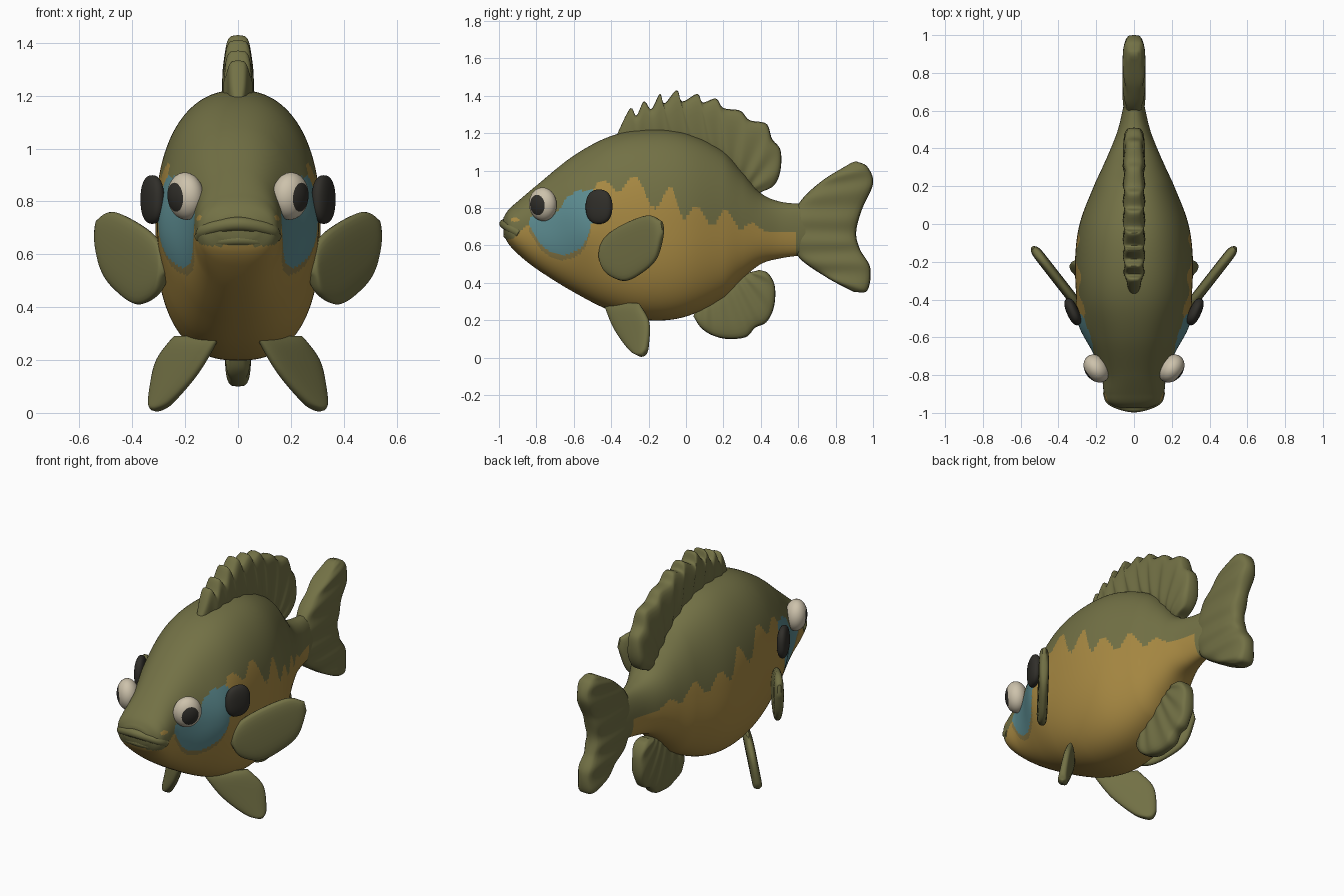
import bpy, bmesh, math
from mathutils import Vector, Matrix

cube = bpy.data.objects.get("Cube")
if cube:
    bpy.data.objects.remove(cube)


def material(name, rgb):
    mat = bpy.data.materials.new(name)
    mat.use_nodes = True
    mat.diffuse_color = (*rgb, 1)
    for node in mat.node_tree.nodes:
        if node.type == 'BSDF_PRINCIPLED':
            node.inputs["Base Color"].default_value = (*rgb, 1)
            node.inputs["Roughness"].default_value = 0.8
    return mat


OLIVE = material("olive green", (.17, .165, .06))
GOLD = material("belly gold", (.39, .25, .055))
TEAL = material("cheek teal", (.107, .26, .28))
BROWN = material("cheek rim brown", (.25, .19, .06))
DARK = material("near black", (.03, .028, .023))
CREAM = material("eye cream", (.61, .54, .41))


def smooth(keys, t):
    """Smooth interpolation of (t, value, value...) rows."""
    last = len(keys) - 1
    t = min(max(t, keys[0][0]), keys[last][0])
    i = 0
    while i < last - 1 and t > keys[i + 1][0]:
        i += 1

    def slope(j, c):
        a, b = keys[max(j - 1, 0)], keys[min(j + 1, last)]
        return (b[c] - a[c]) / (b[0] - a[0])

    p, q = keys[i], keys[i + 1]
    d = q[0] - p[0]
    f = (t - p[0]) / d
    out = []
    for c in range(1, len(p)):
        ease = f * f * (3 - 2 * f)
        out.append(p[c] + (q[c] - p[c]) * ease
                   + d * f * (1 - f) * ((1 - f) * slope(i, c) - f * slope(i + 1, c)))
    return out


def path(points):
    """Give a list of points an even parameter from zero to one."""
    return [(i / (len(points) - 1), *p) for i, p in enumerate(points)]


def power(value, exponent):
    return math.copysign(abs(value) ** exponent, value)


def finish(name, bm, mats, rule=None):
    bmesh.ops.recalc_face_normals(bm, faces=bm.faces)
    if rule:
        for face in bm.faces:
            face.material_index = rule(face.calc_center_median())
    mesh = bpy.data.meshes.new(name)
    bm.to_mesh(mesh)
    bm.free()
    for mat in mats:
        mesh.materials.append(mat)
    mesh.shade_smooth()
    mesh.set_sharp_from_angle(angle=math.radians(50))
    bpy.context.collection.objects.link(bpy.data.objects.new(name, mesh))


def loft(rings):
    bm = bmesh.new()
    loops = [[bm.verts.new(p) for p in ring] for ring in rings]
    n = len(rings[0])
    for a, b in zip(loops, loops[1:]):
        for k in range(n):
            m = (k + 1) % n
            bm.faces.new((a[k], a[m], b[m], b[k]))
    bm.faces.new(loops[0])
    bm.faces.new(loops[-1])
    return bm


# Body: rows of y, bottom, top, half width
BODY = [(-.975, .66, .75, .075), (-.95, .61, .79, .135), (-.9, .555, .835, .158),
        (-.8, .475, .92, .172), (-.6, .35, 1.08, .235), (-.4, .25, 1.185, .297),
        (-.2, .2, 1.22, .312), (0, .22, 1.2, .288), (.2, .32, 1.105, .213),
        (.3, .42, .995, .167), (.4, .5, .88, .123), (.5, .53, .835, .085),
        (.64, .55, .82, .052)]
# Wavy border between back and belly: y, z
BORDER = [(-1, .63), (-.92, .64), (-.86, .7), (-.7, .74), (-.51, .87), (-.47, .94),
          (-.43, .945), (-.36, .89), (-.27, .97), (-.17, .8), (-.08, .91), (-.02, .75),
          (.06, .81), (.14, .7), (.21, .79), (.29, .69), (.35, .72), (.42, .68), (.6, .67)]
# Cheek patch outline: y, z
CHEEK = path([(-.84, .71), (-.77, .6), (-.67, .55), (-.56, .59), (-.51, .7),
              (-.48, .82), (-.5, .895), (-.62, .87), (-.7, .77), (-.82, .76), (-.84, .71)])
cheek = [smooth(CHEEK, i / 60) for i in range(61)]


def in_cheek(y, z):
    inside = False
    for (ya, za), (yb, zb) in zip(cheek, cheek[1:]):
        if (za > z) != (zb > z) and y < ya + (z - za) * (yb - ya) / (zb - za):
            inside = not inside
    return inside


def body_colour(c):
    if abs(c.x) > .1:
        if in_cheek(c.y, c.z):
            return 2
        if c.z < .7 and in_cheek(c.y, c.z + .028):
            return 3
        # Small gold mark behind the lip
        if math.hypot((c.y + .915) / .024, (c.z - .738) / .012) < 1:
            return 1
    return 1 if c.y < .59 and c.z < smooth(BORDER, c.y)[0] else 0


rings = []
STEPS, SIDES = 250, 160
for i in range(STEPS + 1):
    y = BODY[0][0] + (BODY[-1][0] - BODY[0][0]) * i / STEPS
    low, high, width = smooth(BODY, y)
    ring = []
    for k in range(SIDES):
        a = math.tau * k / SIDES
        # The belly is fuller than the back
        full = .87 if k < SIDES / 2 else .8
        x = width * power(math.cos(a), full)
        z = (low + high) / 2 + (high - low) / 2 * power(math.sin(a), full)
        gill = math.exp(-((y + .54) / .12) ** 2 - ((z - .71) / .19) ** 2)
        ring.append((x + .037 * gill * math.cos(a), y, z))
    rings.append(ring)
finish("body", loft(rings), [OLIVE, GOLD, TEAL, BROWN], body_colour)


# Fins: lofted between two edges in (y, z), on a plane that may lean outward
def fin(name, edge_a, edge_b, thick, ribs=0, root=(0, 0, 0), lean=(0, 0), side=1, steps=40):
    a_keys, b_keys = path(edge_a), path(edge_b)
    normal = Vector((1, -lean[0], -lean[1])).normalized()
    blunt = .5 if ribs else .7
    rings = []
    for i in range(steps + 1):
        u = i / steps
        a, b = Vector(smooth(a_keys, u)), Vector(smooth(b_keys, u))
        mid, half = (a + b) / 2, (b - a) / 2
        depth = thick * max(.35, (1 - abs(2 * u - 1) ** 8) ** .5)
        if ribs:
            depth *= 1 + .07 * math.cos(math.tau * ribs * u)
        ring = []
        for k in range(24):
            t = math.tau * k / 24
            y, z = mid + half * power(math.cos(t), .75)
            x = root[0] + lean[0] * (y - root[1]) + lean[1] * (z - root[2])
            p = Vector((x, y, z)) + normal * depth * power(math.sin(t), blunt)
            p.x *= side
            ring.append(p)
        rings.append(ring)
    finish(name, loft(rings), [OLIVE])


fin("dorsal_fin",
    [(-.36, 1.12), (-.1, 1.15), (.15, 1.08), (.3, .95), (.38, .87)],
    [(-.38, 1.17), (-.3, 1.33), (-.265, 1.295), (-.225, 1.37), (-.185, 1.33), (-.14, 1.41),
     (-.115, 1.36), (-.05, 1.43), (-.02, 1.37), (.06, 1.41), (.09, 1.365), (.16, 1.385),
     (.2, 1.335), (.29, 1.32), (.34, 1.27), (.43, 1.25), (.46, 1.17), (.505, 1.11),
     (.505, 1), (.47, .92), (.4, .885)], .056, ribs=10, steps=130)
fin("anal_fin",
    [(.05, .25), (.15, .33), (.25, .42), (.32, .45), (.38, .465)],
    [(.04, .22), (.08, .16), (.14, .12), (.22, .1), (.32, .11), (.37, .16), (.43, .19),
     (.47, .27), (.475, .38), (.44, .45), (.39, .47)], .046, ribs=7, steps=80)
fin("tail_fin",
    [(.88, .36), (.75, .43), (.6, .54), (.55, .68), (.6, .82), (.72, .94), (.88, 1.04)],
    [(.9, .35), (.97, .36), (.985, .48), (.93, .58), (.91, .67), (.94, .79),
     (1, .93), (.97, 1.02), (.91, 1.05)], .058, ribs=7, steps=80)


def tube(name, points, radius):
    curve = bpy.data.curves.new(name, 'CURVE')
    curve.dimensions = '3D'
    curve.bevel_depth = radius
    curve.bevel_resolution = 4
    curve.use_fill_caps = True
    line = curve.splines.new('POLY')
    line.points.add(24)
    for i, point in enumerate(line.points):
        point.co = (*smooth(path(points), i / 24), 1)
    line.use_smooth = True
    curve.materials.append(OLIVE)
    bpy.context.collection.objects.link(bpy.data.objects.new(name, curve))


# Lips
tube("upper_lip", [(-.14, -.89, .665), (-.115, -.94, .695), (0, -.972, .715),
                   (.115, -.94, .695), (.14, -.89, .665)], .026)
tube("lower_lip", [(-.135, -.89, .655), (-.105, -.93, .65), (0, -.955, .655),
                   (.105, -.93, .65), (.135, -.89, .655)], .022)


def ball(name, matrix, mats, squareness=1, rule=None):
    bm = bmesh.new()
    bmesh.ops.create_uvsphere(bm, u_segments=32, v_segments=24, radius=1)
    for vert in bm.verts:
        vert.co = [power(c, squareness) for c in vert.co]
    if rule:
        for face in bm.faces:
            face.material_index = rule(face.calc_center_median())
    bmesh.ops.transform(bm, matrix=matrix, verts=bm.verts)
    finish(name, bm, mats)


def pupil(c):
    return int(c.z > .82)


# Paired parts
for side, label in ((1, "left"), (-1, "right")):
    # Eyes are flattened along the direction they look
    gaze = Vector((.8 * side, -.6, -.08)).to_track_quat('Z', 'Y').to_matrix().to_4x4()
    ball(label + "_eye", Matrix.Translation((.198 * side, -.765, .82)) @ gaze
         @ Matrix.Diagonal((.08, .09, .062, 1)), [CREAM, DARK], rule=pupil)
    ball(label + "_ear_flap", Matrix.Translation((.324 * side, -.465, .807))
         @ Matrix.Rotation(-.42 * side, 4, 'Z') @ Matrix.Diagonal((.032, .076, .092, 1)),
         [DARK], squareness=.85)
    fin(label + "_pectoral_fin",
        [(-.46, .53), (-.42, .45), (-.33, .41), (-.24, .45), (-.16, .53), (-.12, .67)],
        [(-.46, .55), (-.44, .63), (-.36, .7), (-.21, .76), (-.13, .73)], .028,
        root=(.305, -.42, 0), lean=(.78, 0), side=side)
    fin(label + "_pelvic_fin",
        [(-.44, .29), (-.38, .15), (-.3, .04), (-.245, .005)],
        [(-.25, .29), (-.2, .19), (-.205, .06), (-.225, .01)], .026,
        root=(.155, -.38, .15), lean=(.9, -.22), side=side)
